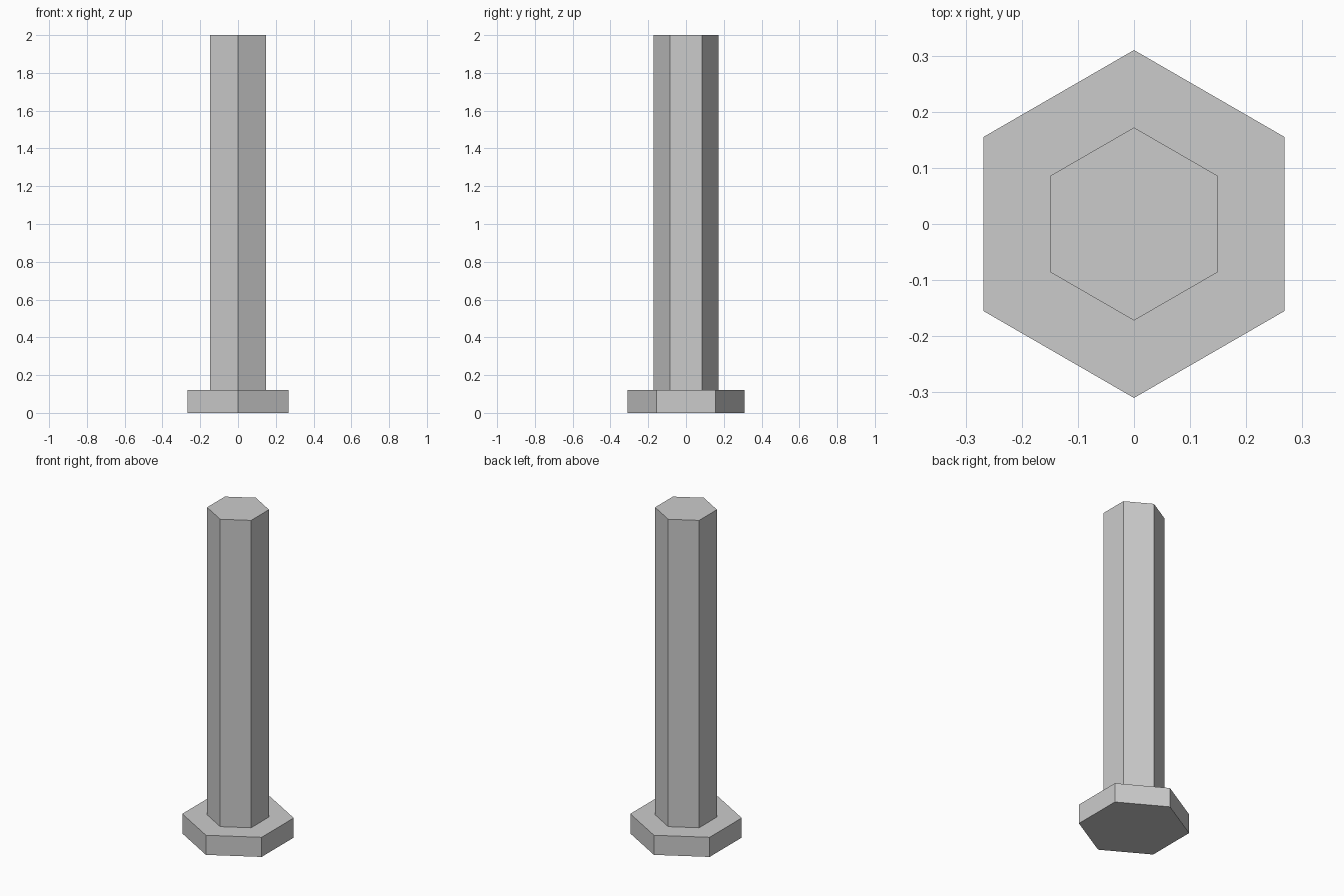
import bpy
import bmesh
from math import sin, cos, pi

if "Cube" in bpy.data.objects:
    bpy.data.objects.remove(bpy.data.objects["Cube"])


def hex_prism(name, radius, z0, z1):
    """Flat-sided hexagonal prism with corners on the y axis."""
    bm = bmesh.new()
    ring = [bm.verts.new((radius * cos(pi / 2 + i * pi / 3),
                          radius * sin(pi / 2 + i * pi / 3), z0)) for i in range(6)]
    bottom = bm.faces.new(ring)
    ext = bmesh.ops.extrude_face_region(bm, geom=[bottom], use_keep_orig=True)
    top = [v for v in ext["geom"] if isinstance(v, bmesh.types.BMVert)]
    bmesh.ops.translate(bm, verts=top, vec=(0, 0, z1 - z0))
    bmesh.ops.recalc_face_normals(bm, faces=bm.faces)
    mesh = bpy.data.meshes.new(name)
    bm.to_mesh(mesh)
    bm.free()
    obj = bpy.data.objects.new(name, mesh)
    bpy.context.collection.objects.link(obj)
    return obj


# Wide foot plate
hex_prism("base", 0.31, 0.0, 0.12)
# Tall post standing on the plate
hex_prism("post", 0.172, 0.12, 2.0)
